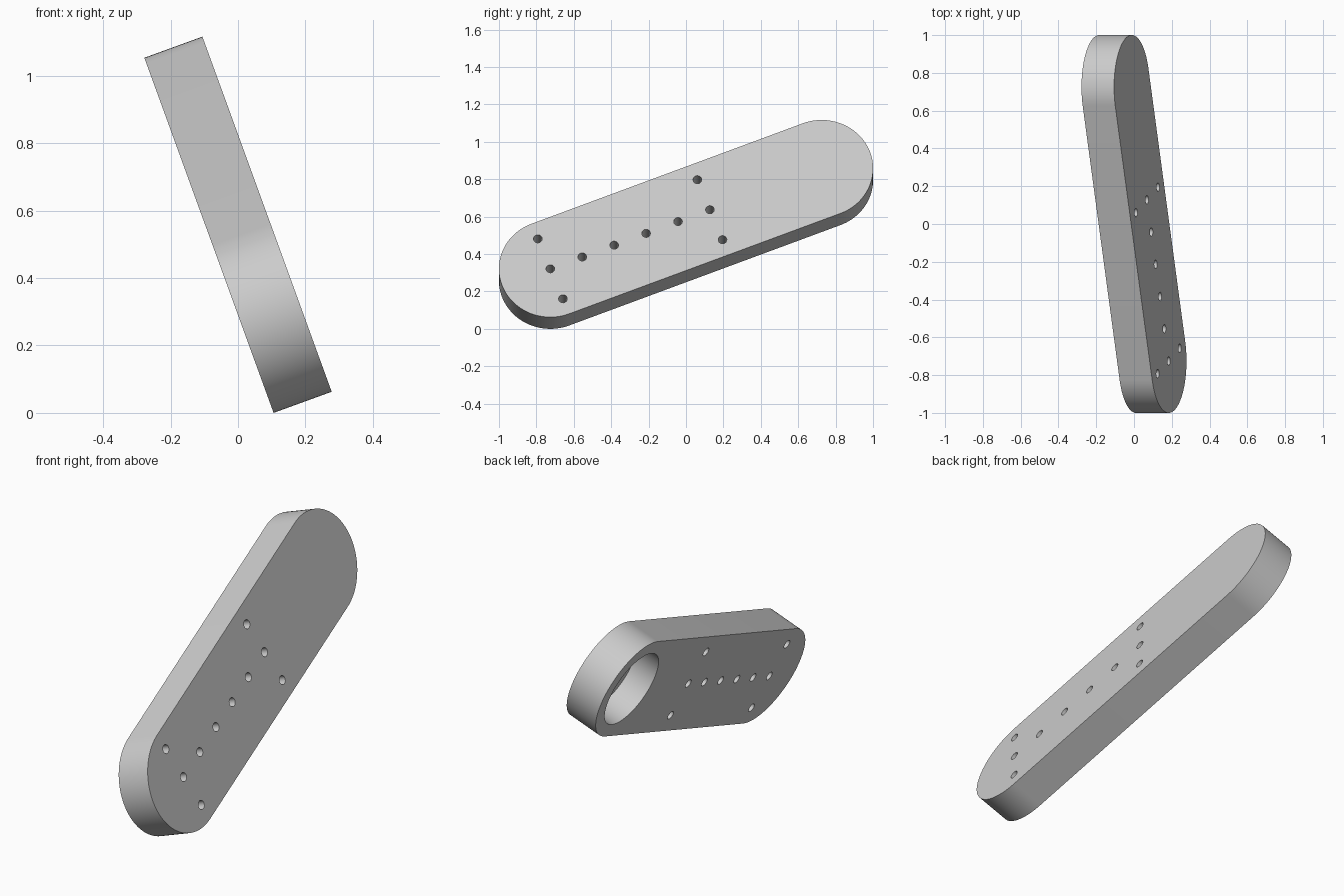
import bpy
import bmesh
from math import pi, sin, cos, radians
from mathutils import Matrix, Vector

cube = bpy.data.objects.get("Cube")
if cube:
    bpy.data.objects.remove(cube, do_unlink=True)

U = 0.1834            # plate thickness, also the hole pitch
R = 1.5 * U           # end radius
HALF = 4.25 * U       # end centres from the middle
SLOPE, LEAN = radians(21.5), radians(20)

# One flat grey
grey = bpy.data.materials.new("plain grey")
grey.use_nodes = True
COLOUR = (0.6, 0.6, 0.6, 1)
grey.diffuse_color = COLOUR
grey.node_tree.nodes["Principled BSDF"].inputs["Base Color"].default_value = COLOUR


def prism(name, outline, low, high):
    """Extrude a closed outline along local z."""
    bm = bmesh.new()
    face = bm.faces.new([bm.verts.new((x, y, low)) for x, y in outline])
    top = bmesh.ops.extrude_face_region(bm, geom=[face])["geom"]
    bmesh.ops.translate(bm, vec=(0, 0, high - low),
                        verts=[g for g in top if isinstance(g, bmesh.types.BMVert)])
    bmesh.ops.recalc_face_normals(bm, faces=bm.faces)
    mesh = bpy.data.meshes.new(name)
    bm.to_mesh(mesh)
    bm.free()
    mesh.materials.append(grey)
    obj = bpy.data.objects.new(name, mesh)
    bpy.context.collection.objects.link(obj)
    return obj


def arc(cx, cy, radius, start, sweep, steps):
    return [(cx + radius * cos(start + sweep * i / steps),
             cy + radius * sin(start + sweep * i / steps)) for i in range(steps + 1)]


def cut_round(target, x, y, radius, low, high, steps):
    """Cut a round hole and discard the cutter."""
    cutter = prism("cutter", arc(x, y, radius, 0, 2 * pi, steps)[:-1], low, high)
    cutter.hide_render = True
    mod = target.modifiers.new("hole", 'BOOLEAN')
    mod.object = cutter
    mod.operation = 'DIFFERENCE'
    mod.solver = 'EXACT'
    bpy.ops.object.modifier_apply(modifier=mod.name)
    bpy.data.objects.remove(cutter, do_unlink=True)


# Round-ended plate
plate = prism("plate", arc(HALF, 0, R, -pi / 2, pi, 48) + arc(-HALF, 0, R, pi / 2, pi, 48),
              -U / 2, U / 2)
bpy.ops.object.select_all(action='DESELECT')
plate.select_set(True)
bpy.context.view_layer.objects.active = plate

# Row of through holes with a cross pair at each end
holes = [(k, 0) for k in range(6)] + [(k, side) for k in (0, 5) for side in (-1, 1)]
for k, side in holes:
    cut_round(plate, -HALF + k * U, side * U, U / 8, -U, U, 24)

# Wide blind recess in the back face
cut_round(plate, HALF, 0, 1.125 * U, -U, U / 4, 64)

bpy.ops.object.shade_smooth_by_angle(angle=radians(30))

# Lean the plate and stand it on the ground
normal = Vector((cos(LEAN), 0, sin(LEAN)))
rise = Vector((-sin(LEAN), 0, cos(LEAN)))
along = Vector((0, cos(SLOPE), 0)) + rise * sin(SLOPE)
across = normal.cross(along)
plate.data.transform(Matrix((along, across, normal)).transposed().to_4x4())
floor = min(v.co.z for v in plate.data.vertices)
plate.data.transform(Matrix.Translation((0, 0, -floor)))
